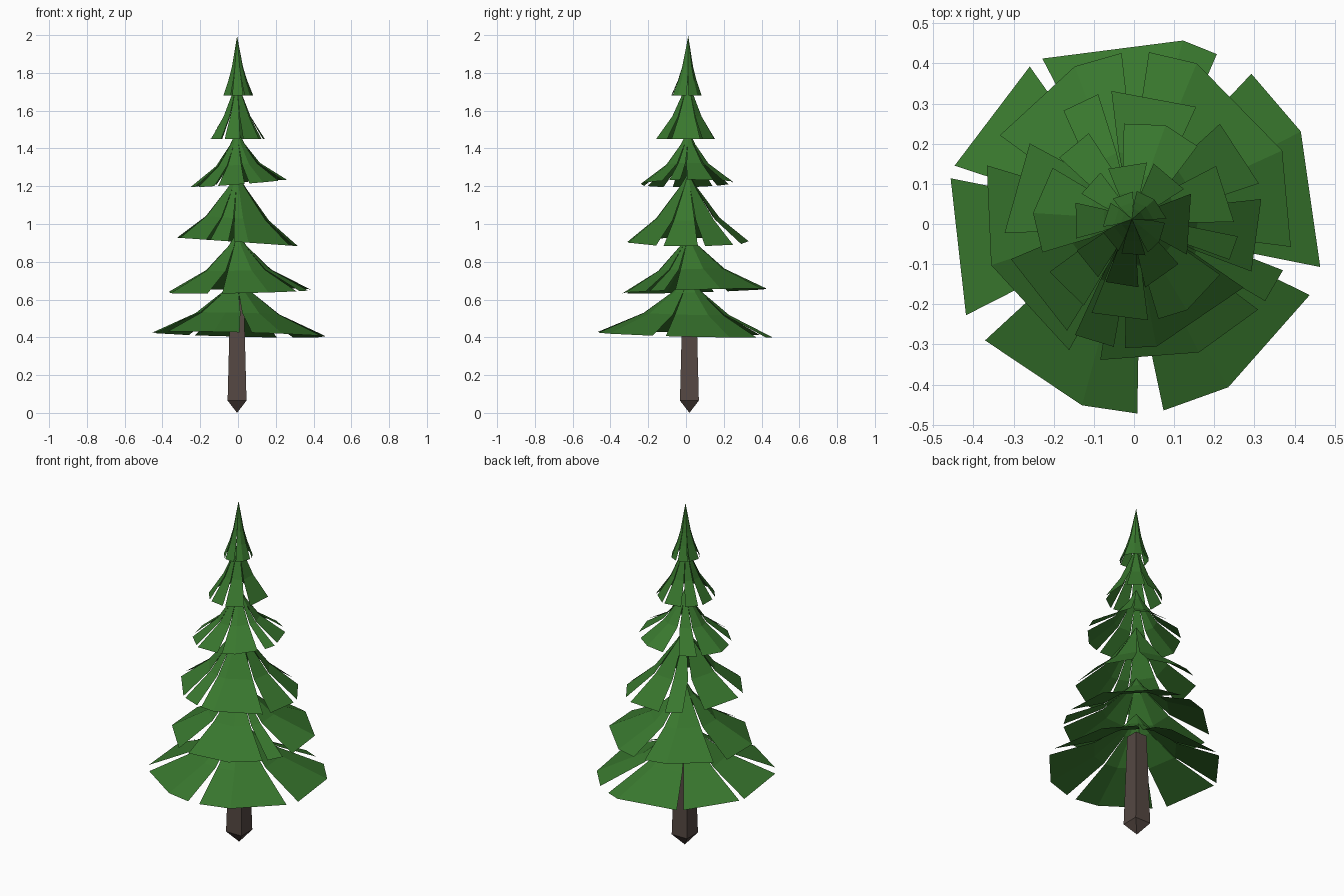
import bpy, bmesh, math, random

if "Cube" in bpy.data.objects:
    bpy.data.objects.remove(bpy.data.objects["Cube"])

random.seed(4)


def material(name, rgb):
    m = bpy.data.materials.new(name)
    m.diffuse_color = (*rgb, 1)
    m.use_nodes = True
    m.node_tree.nodes["Principled BSDF"].inputs["Base Color"].default_value = m.diffuse_color
    return m


GREEN = material("needles", (0.04, 0.185, 0.027))
BROWN = material("bark", (0.09, 0.065, 0.055))


def finish(bm, name, mat):
    me = bpy.data.meshes.new(name)
    bmesh.ops.recalc_face_normals(bm, faces=bm.faces)
    bm.to_mesh(me)
    bm.free()
    me.materials.append(mat)
    ob = bpy.data.objects.new(name, me)
    bpy.context.collection.objects.link(ob)


# Trunk: square tapering post with a pointed foot
bm = bmesh.new()
rings = []
for half, z in ((0.05, 0.065), (0.041, 0.42), (0.036, 0.6)):
    rings.append([bm.verts.new((sx * half - 0.005, sy * half + 0.018, z))
                  for sx, sy in ((-1, -1), (1, -1), (1, 1), (-1, 1))])
foot = bm.verts.new((-0.005, 0.018, 0))
for i in range(4):
    j = (i + 1) % 4
    bm.faces.new((foot, rings[0][j], rings[0][i]))
    for a, b in zip(rings, rings[1:]):
        bm.faces.new((a[i], a[j], b[j], b[i]))
bm.faces.new(rings[-1])
finish(bm, "trunk", BROWN)


def tier(name, profile, branches, shift=(0, 0), tilt=(0, 0), jitter=0.008):
    """Split cone: each branch is a folded sheet through the given rim angles.
    profile runs from the apex (radius 0) down to the rim. The gaps between
    branches close towards the top of the tier."""
    bm = bmesh.new()
    rim = profile[-1][0]
    n = len(branches)
    for b, angles in enumerate(branches):
        half_before = ((angles[0] - branches[b - 1][-1]) % 360) / 2
        half_after = ((branches[(b + 1) % n][0] - angles[-1]) % 360) / 2
        cols = []
        for c, deg in enumerate(angles):
            k = 1 + random.uniform(-jitter, jitter)
            widen = -half_before if c == 0 else half_after if c == len(angles) - 1 else 0
            col = []
            for i, (r, z) in enumerate(profile[1:]):
                f = r / rim
                a = math.radians(deg + widen * (1, 0.7, 0)[i])
                r *= 1 + (k - 1) * f
                x, y = r * math.cos(a), r * math.sin(a)
                col.append(bm.verts.new((x - 0.005 * (1 - f) + shift[0] * f,
                                         y + 0.012 * (1 - f) + shift[1] * f,
                                         z + tilt[0] * x + tilt[1] * y)))
            cols.append(col)
        top = bm.verts.new((-0.005, 0.012, profile[0][1]))
        for p, q in zip(cols, cols[1:]):
            bm.faces.new((top, p[0], q[0]))
            for i in range(len(p) - 1):
                bm.faces.new((p[i], p[i + 1], q[i + 1], q[i]))
    finish(bm, name, GREEN)


# Foliage tiers from the ground up
tier("foliage_1", [(0, 0.74), (0.08, 0.64), (0.23, 0.525), (0.473, 0.415)],
     [(218, 254, 271), (279, 300, 338), (347, 389, 412),
      (64, 75, 119), (123.5, 162), (166, 208.5)], tilt=(-0.025, -0.025))

tier("foliage_2", [(0, 0.96), (0.05, 0.885), (0.18, 0.758), (0.39, 0.645)],
     [(164, 201, 244), (256, 293, 320), (324, 337),
      (346, 382, 428, 446), (96, 114, 152)], (0.01, 0.038), (0.02, 0.03))

tier("foliage_3", [(0, 1.27), (0.05, 1.19), (0.17, 1.03), (0.322, 0.905)],
     [(61, 100), (106, 123), (144, 186), (198, 239), (243, 261),
      (266, 280, 328), (336, 369), (376, 408)], (0, 0.012), (-0.07, 0))

tier("foliage_4", [(0, 1.5), (0.04, 1.42), (0.115, 1.315), (0.25, 1.215)],
     [(51, 73, 97), (118, 140), (147, 175, 198), (210, 238),
      (244, 277), (283, 300, 328), (338, 352), (360, 395)],
     (0.005, 0.005), (0.08, 0.02), 0.03)

tier("foliage_5", [(0, 1.76), (0.032, 1.68), (0.078, 1.57), (0.155, 1.45)],
     [(35, 72), (78, 115), (123, 150), (160, 194), (205, 236),
      (244, 274), (280, 318), (330, 388)], jitter=0.04)

tier("foliage_6", [(0, 1.995), (0.03, 1.83), (0.05, 1.76), (0.08, 1.68)],
     [(10, 50, 85), (92, 130), (138, 185), (195, 240), (247, 290),
      (296, 325, 362)], jitter=0.04)
